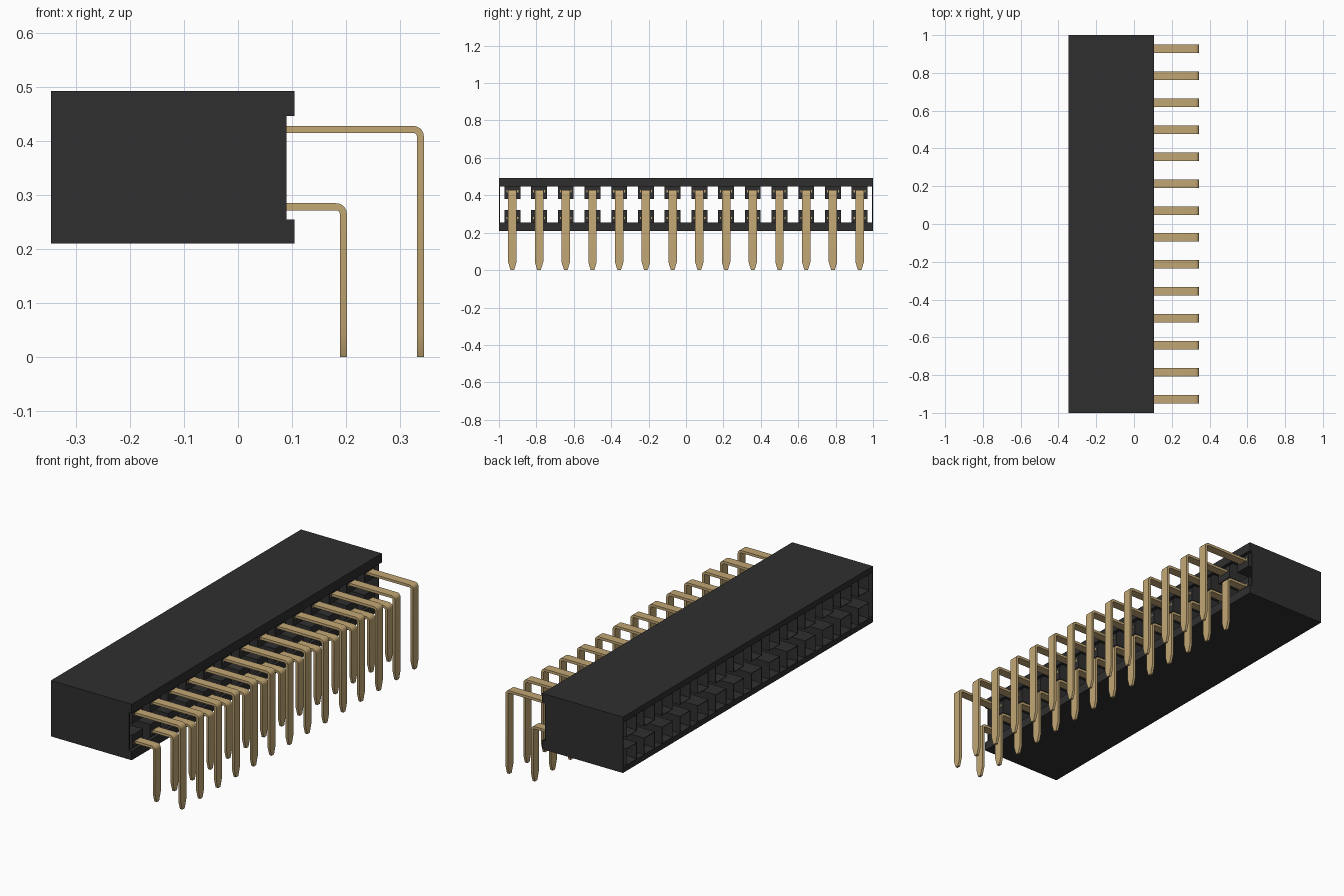
import bpy, bmesh, math
from mathutils import Vector

if "Cube" in bpy.data.objects:
    bpy.data.objects.remove(bpy.data.objects["Cube"], do_unlink=True)

COUNT = 14
PITCH = 2 / COUNT
FIRST_Y = -1 + PITCH / 2
# (name, row height, leg centre x)
ROWS = [("upper", 0.422, 0.3385), ("lower", 0.2785, 0.1955)]


def material(name, color):
    mat = bpy.data.materials.new(name)
    mat.use_nodes = True
    mat.diffuse_color = color
    mat.node_tree.nodes["Principled BSDF"].inputs["Base Color"].default_value = color
    return mat


BLACK = material("black plastic", (0.028, 0.028, 0.028, 1))
GOLD = material("gold metal", (0.54, 0.385, 0.175, 1))


def finish(name, bm, mat, repeat=False):
    bmesh.ops.recalc_face_normals(bm, faces=bm.faces)
    mesh = bpy.data.meshes.new(name)
    bm.to_mesh(mesh)
    bm.free()
    mesh.materials.append(mat)
    obj = bpy.data.objects.new(name, mesh)
    bpy.context.collection.objects.link(obj)
    if repeat:
        obj.location.y = FIRST_Y
        arr = obj.modifiers.new("along the connector", 'ARRAY')
        arr.count = COUNT
        arr.use_relative_offset = False
        arr.use_constant_offset = True
        arr.constant_offset_displace = (0, PITCH, 0)
    return obj


def add_box(bm, x, y, z):
    """Box from (min, max) ranges."""
    verts = bmesh.ops.create_cube(bm, size=1)["verts"]
    for v in verts:
        v.co = Vector([(a + b) / 2 + c * (b - a) for (a, b), c in zip((x, y, z), v.co)])
    return verts


def add_prism(bm, profile, y0, y1):
    """Extrude an x-z outline along y."""
    face = bm.faces.new([bm.verts.new((x, y0, z)) for x, z in profile])
    out = bmesh.ops.extrude_face_region(bm, geom=[face])["geom"]
    bmesh.ops.translate(bm, vec=(0, y1 - y0, 0),
                        verts=[g for g in out if isinstance(g, bmesh.types.BMVert)])


# Housing: top and bottom plates with a lip on the pin side
for name, outer, inner, lip in [("housing_top", 0.493, 0.465, 0.447),
                                ("housing_bottom", 0.21, 0.237, 0.255)]:
    bm = bmesh.new()
    add_prism(bm, [(-0.347, outer), (0.105, outer), (0.105, lip), (0.088, lip),
                   (0.088, inner), (-0.347, inner)], -1, 1)
    finish(name, bm, BLACK)

# Housing: thin end walls
for name, y in [("housing_front_wall", (-1, -0.994)), ("housing_back_wall", (0.994, 1))]:
    bm = bmesh.new()
    add_box(bm, (-0.347, 0.09), y, (0.212, 0.491))
    finish(name, bm, BLACK)

for row, z, leg_x in ROWS:
    # Socket cells: square sleeves open on the mating side
    bm = bmesh.new()
    add_box(bm, (-0.346, 0.088), (-0.0425, 0.0425), (z - 0.0425, z + 0.0425))
    bm.normal_update()
    mouth = min(bm.faces, key=lambda f: f.calc_center_median().x)
    bmesh.ops.inset_region(bm, faces=[mouth], thickness=0.004)
    bmesh.ops.inset_region(bm, faces=[mouth], thickness=0.008, depth=-0.025)
    floor = bmesh.ops.extrude_face_region(bm, geom=[mouth])["geom"]
    bmesh.ops.delete(bm, geom=[mouth], context='FACES_ONLY')
    for g in floor:
        if isinstance(g, bmesh.types.BMVert):
            g.co.x = 0.05
    finish(row + "_socket_cells", bm, BLACK, True)

    # Spring contacts: two leaves pinching together inside each cell
    bm = bmesh.new()
    for s in (-1, 1):
        add_prism(bm, [(0.06, z + s * 0.020), (-0.22, z + s * 0.007),
                       (-0.27, z + s * 0.016), (-0.27, z + s * 0.020),
                       (-0.22, z + s * 0.011), (0.06, z + s * 0.024)], -0.018, 0.018)
        # small retaining tabs beside the pin
        add_box(bm, (0.08, 0.0895), (s * 0.029 - 0.003, s * 0.029 + 0.003),
                (z - 0.006, z + 0.006))
    finish(row + "_contacts", bm, GOLD, True)

    # Bent pins: flat strip with a rounded elbow and a tapered tip
    t, w, r = 0.0065, 0.0225, 0.0135
    cx, cz = leg_x - r, z - r
    path = [((0.07, z), (0, 1), w)]
    for i in range(6):
        a = math.pi / 2 * (1 - i / 5)
        n = (math.cos(a), math.sin(a))
        path.append(((cx + r * n[0], cz + r * n[1]), n, w))
    path += [((leg_x, 0.043), (1, 0), w), ((leg_x, 0.008), (1, 0), 0.012),
             ((leg_x, 0), (1, 0), 0.009)]
    bm = bmesh.new()
    rings = []
    for (px, pz), (nx, nz), hw in path:
        rings.append([bm.verts.new((px + s * t * nx, h * hw, pz + s * t * nz))
                      for s, h in ((1, -1), (1, 1), (-1, 1), (-1, -1))])
    for a, b in zip(rings, rings[1:]):
        for i in range(4):
            j = (i + 1) % 4
            bm.faces.new((a[i], a[j], b[j], b[i]))
    bm.faces.new(rings[0])
    bm.faces.new(rings[-1])
    pins = finish(row + "_pins", bm, GOLD, True)
    bpy.ops.object.select_all(action='DESELECT')
    pins.select_set(True)
    bpy.context.view_layer.objects.active = pins
    bpy.ops.object.shade_smooth_by_angle(angle=math.radians(25))
